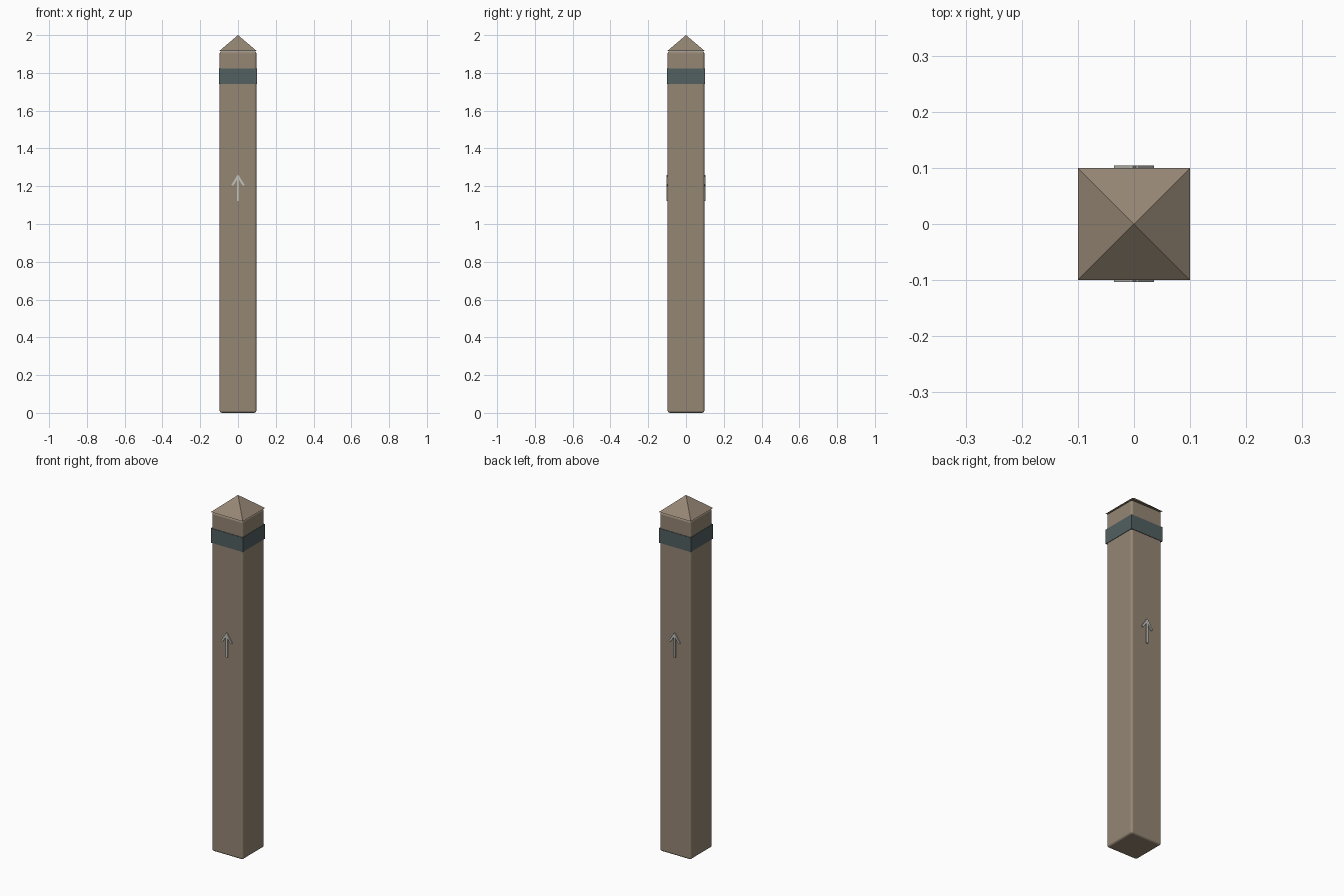
import bpy, math

if "Cube" in bpy.data.objects:
    bpy.data.objects.remove(bpy.data.objects["Cube"])

def mat(name, col):
    m = bpy.data.materials.new(name)
    m.diffuse_color = (*col, 1)
    m.use_nodes = True
    m.node_tree.nodes["Principled BSDF"].inputs["Base Color"].default_value = m.diffuse_color
    return m

wood = mat("wood", (0.30, 0.24, 0.175))
slate = mat("slate", (0.085, 0.115, 0.12))
pale = mat("pale_paint", (0.55, 0.54, 0.50))

def box(name, loc, size, material, bevel=0, segments=3, tilt=0):
    bpy.ops.mesh.primitive_cube_add(size=1, location=loc)
    o = bpy.context.object
    o.name = name
    o.scale = size
    bpy.ops.object.transform_apply(location=False, rotation=False, scale=True)
    o.rotation_euler.y = tilt
    o.data.materials.append(material)
    if bevel:
        bpy.ops.object.shade_smooth()
        b = o.modifiers.new("bevel", 'BEVEL')
        b.width, b.segments = bevel, segments
        b.harden_normals = True
    return o

# square shaft with softened edges
box("post", (0, 0, 0.957), (0.195, 0.195, 1.914), wood, 0.012)

# band near the top
box("band", (0, 0, 1.783), (0.2, 0.2, 0.082), slate)

# pyramid cap
bpy.ops.mesh.primitive_cone_add(vertices=4, radius1=0.1 * math.sqrt(2), depth=0.085,
                                location=(0, 0, 1.9575), rotation=(0, 0, math.pi / 4))
cap = bpy.context.object
cap.name = "cap"
cap.data.materials.append(wood)

# raised arrow on front and back: a stem and two barbs meeting at the tip
tip, barb_x, barb_z = 1.252, 0.028, 0.043
length = math.hypot(barb_x, barb_z)
for side, y in (("front", -0.0975), ("back", 0.0985)):
    box(side + "_arrow_stem", (0, y, 1.185), (0.011, 0.012, 0.126), pale)
    for s in (-1, 1):
        box(f"{side}_arrow_barb", (s * barb_x / 2, y, tip - barb_z / 2),
            (0.011, 0.012, length + 0.01), pale, tilt=-s * math.atan2(barb_x, barb_z))
